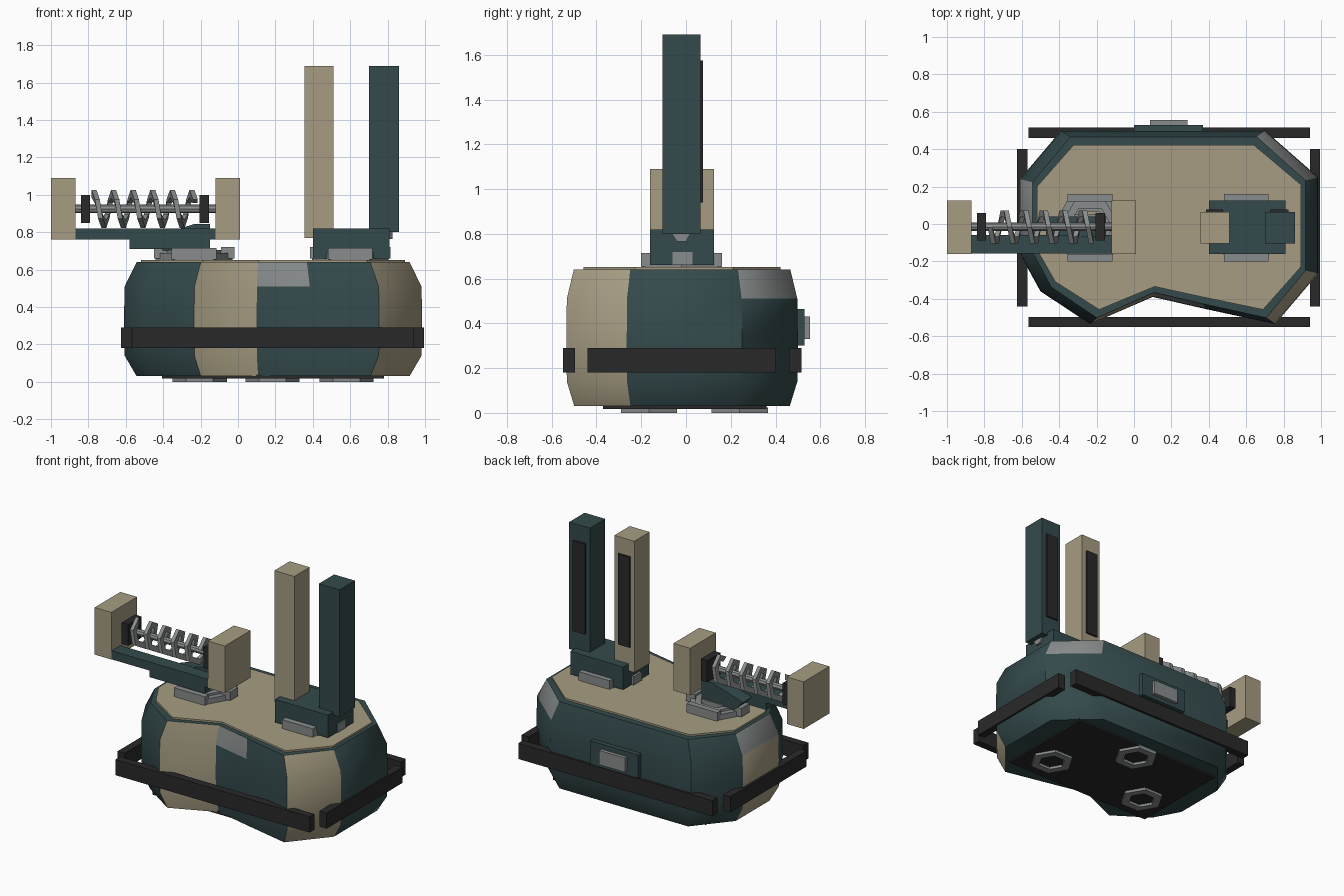
import bpy, bmesh
from math import sin, cos, pi, radians

cube = bpy.data.objects.get("Cube")
if cube:
    bpy.data.objects.remove(cube, do_unlink=True)


def material(name, rgb):
    m = bpy.data.materials.new(name)
    m.use_nodes = True
    m.diffuse_color = (*rgb, 1)
    m.node_tree.nodes["Principled BSDF"].inputs["Base Color"].default_value = (*rgb, 1)
    return m


GREEN = material("dark green", (0.034, 0.068, 0.072))
TAN = material("tan", (0.38, 0.335, 0.225))
BLACK = material("black", (0.022, 0.022, 0.022))
GREY = material("metal grey", (0.25, 0.265, 0.265))


def finish(name, bm, *mats):
    bmesh.ops.recalc_face_normals(bm, faces=bm.faces)
    me = bpy.data.meshes.new(name)
    bm.to_mesh(me)
    bm.free()
    ob = bpy.data.objects.new(name, me)
    bpy.context.collection.objects.link(ob)
    for m in mats:
        me.materials.append(m)
    return ob


def loft(name, rings, *mats, closed=False, rule=None):
    """Skin a list of rings; cap the ends, or join last to first when closed."""
    bm = bmesh.new()
    rows = [[bm.verts.new(p) for p in ring] for ring in rings]
    n = len(rows[0])
    pairs = list(zip(rows, rows[1:])) + ([(rows[-1], rows[0])] if closed else [])
    for r, (a, b) in enumerate(pairs):
        for i in range(n):
            j = (i + 1) % n
            f = bm.faces.new((a[i], a[j], b[j], b[i]))
            f.material_index = rule(r, i) if rule else 0
    if not closed:
        bm.faces.new(rows[0])
        bm.faces.new(rows[-1])
    return finish(name, bm, *mats)


def box(name, x, y, z, mat):
    rings = [[(x[0], y[0], h), (x[1], y[0], h), (x[1], y[1], h), (x[0], y[1], h)] for h in z]
    return loft(name, rings, mat)


def extrude_y(name, profile, y, mat):
    return loft(name, [[(px, w, pz) for px, pz in profile] for w in y], mat)


def hex_ring(name, c, r_in, r_out, z, mat, turn=0.0):
    def ring(r, h):
        return [(c[0] + r * cos(turn + k * pi / 3), c[1] + r * sin(turn + k * pi / 3), h)
                for k in range(6)]
    return loft(name, [ring(r_in, z[0]), ring(r_out, z[0]), ring(r_out, z[1]), ring(r_in, z[1])],
                mat, closed=True)


# Body: notched outline with a bulging side
OUTLINE = [(-0.235, -0.535), (0.10, -0.39), (0.385, -0.455), (0.755, -0.535),
           (0.985, -0.265), (0.985, 0.25), (0.70, 0.50), (-0.39, 0.50),
           (-0.61, 0.24), (-0.61, -0.16), (-0.50, -0.36)]
CX, CY = 0.19, -0.02


def outline(sx, sy, z):
    return [(CX + (x - CX) * sx, CY + (y - CY) * sy, z) for x, y in OUTLINE]


def body_colour(row, seg):
    if row == 3 and seg in (1, 5, 8):
        return 2
    return 1 if seg in (0, 3, 8) else 0


body = loft("body", [outline(0.915, 0.93, 0.03), outline(0.995, 0.995, 0.14),
                     outline(1, 1, 0.32), outline(0.995, 0.995, 0.51),
                     outline(0.915, 0.935, 0.64)],
            GREEN, TAN, GREY, rule=body_colour)
bpy.context.view_layer.objects.active = body
body.select_set(True)
bpy.ops.object.shade_smooth_by_angle(angle=radians(48))
body.select_set(False)
loft("top_plate", [outline(0.885, 0.85, 0.63), outline(0.885, 0.85, 0.652)], TAN)

# Underside plate and hexagonal feet
box("underside_plate", (-0.405, 0.78), (-0.37, 0.36), (0.018, 0.04), BLACK)
for i, c in enumerate([(-0.205, -0.165), (0.185, 0.24), (0.58, -0.165)]):
    hex_ring(f"foot_ring_{i + 1}", c, 0.09, 0.145, (0, 0.025), GREY)

# Bumper bars around the body
for name, y in (("front_bumper", (-0.55, -0.497)), ("back_bumper", (0.46, 0.515))):
    box(name, (-0.565, 0.94), y, (0.18, 0.29), BLACK)
for name, x in (("right_bumper", (-0.625, -0.57)), ("left_bumper", (0.94, 0.995))):
    box(name, x, (-0.44, 0.40), (0.18, 0.29), BLACK)

# Back hatch
box("back_hatch", (0, 0.37), (0.48, 0.53), (0.30, 0.465), GREEN)
box("hatch_plate", (0.085, 0.285), (0.52, 0.555), (0.33, 0.43), GREY)

# Turntables with clips, one under each tool
for side, cx in (("right", -0.235), ("left", 0.60)):
    hex_ring(f"{side}_turntable", (cx, -0.02), 0.10, 0.205, (0.645, 0.69), GREY)
    hex_ring(f"{side}_turntable_rim", (cx, -0.02), 0.12, 0.165, (0.68, 0.705), GREY)
    for k, s in enumerate((-1, 1)):
        y = sorted((-0.02 + s * 0.14, -0.02 + s * 0.18))
        box(f"{side}_clip_{k + 1}", (cx - 0.12, cx + 0.12), y, (0.655, 0.715), GREY)
    for k, s in enumerate((-1, 1)):
        x = cx + s * 0.18
        box(f"{side}_stop_{k + 1}", (x - 0.035, x + 0.035), (-0.06, 0.03), (0.66, 0.72), GREY)

# Upright fork with padded tines
box("fork_base", (0.40, 0.81), (-0.16, 0.125), (0.66, 0.82), GREEN)
for name, x, z, mat in (("inner", (0.355, 0.51), 0.77, TAN), ("outer", (0.70, 0.86), 0.80, GREEN)):
    box(f"{name}_tine", x, (-0.105, 0.065), (z, 1.69), mat)
    box(f"{name}_tine_pad", (x[0] + 0.03, x[1] - 0.035), (0.05, 0.077), (0.94, 1.575), BLACK)
loft("fork_wedge", [[(w, -0.04, 0.765), (w, 0.0, 0.765), (w, 0.025, 0.81), (w, -0.07, 0.81)]
                    for w in (0.78, 0.825)], GREY)

# Side arm carrying the screw
box("arm_beam", (-0.88, -0.12), (-0.157, -0.06), (0.76, 0.82), GREEN)
box("arm_lower_beam", (-0.58, -0.15), (-0.15, -0.06), (0.71, 0.765), GREEN)
extrude_y("arm_bracket", [(-0.40, 0.70), (-0.15, 0.70), (-0.15, 0.845), (-0.23, 0.845), (-0.47, 0.77)],
          (-0.07, 0.04), GREEN)
box("arm_pivot", (-0.32, -0.15), (-0.10, 0.05), (0.645, 0.715), GREY)
for name, x in (("outer", (-1.0, -0.87)), ("inner", (-0.12, 0.01))):
    box(f"{name}_arm_block", x, (-0.16, 0.125), (0.76, 1.09), TAN)
for name, x in (("outer", (-0.84, -0.79)), ("inner", (-0.205, -0.155))):
    box(f"{name}_screw_cap", x, (-0.088, 0.058), (0.85, 1.0), BLACK)

# Screw: a rod with an angular coil
AXIS_Y, AXIS_Z = -0.015, 0.925


def around(x, r, a):
    return (x, AXIS_Y - r * sin(a), AXIS_Z + r * cos(a))


loft("screw_rod", [[around(x, 0.022, k * pi / 4) for k in range(8)] for x in (-0.88, -0.11)], GREY)
TURNS, SEGS = 5.25, 6
coil = []
for k in range(int(TURNS * SEGS) + 1):
    a = 2 * pi * k / SEGS
    x = -0.77 + 0.55 * k / (TURNS * SEGS)
    coil.append([around(x - 0.013, 0.06, a), around(x + 0.013, 0.06, a),
                 around(x + 0.013, 0.102, a), around(x - 0.013, 0.102, a)])
loft("screw_coil", coil, GREY)
